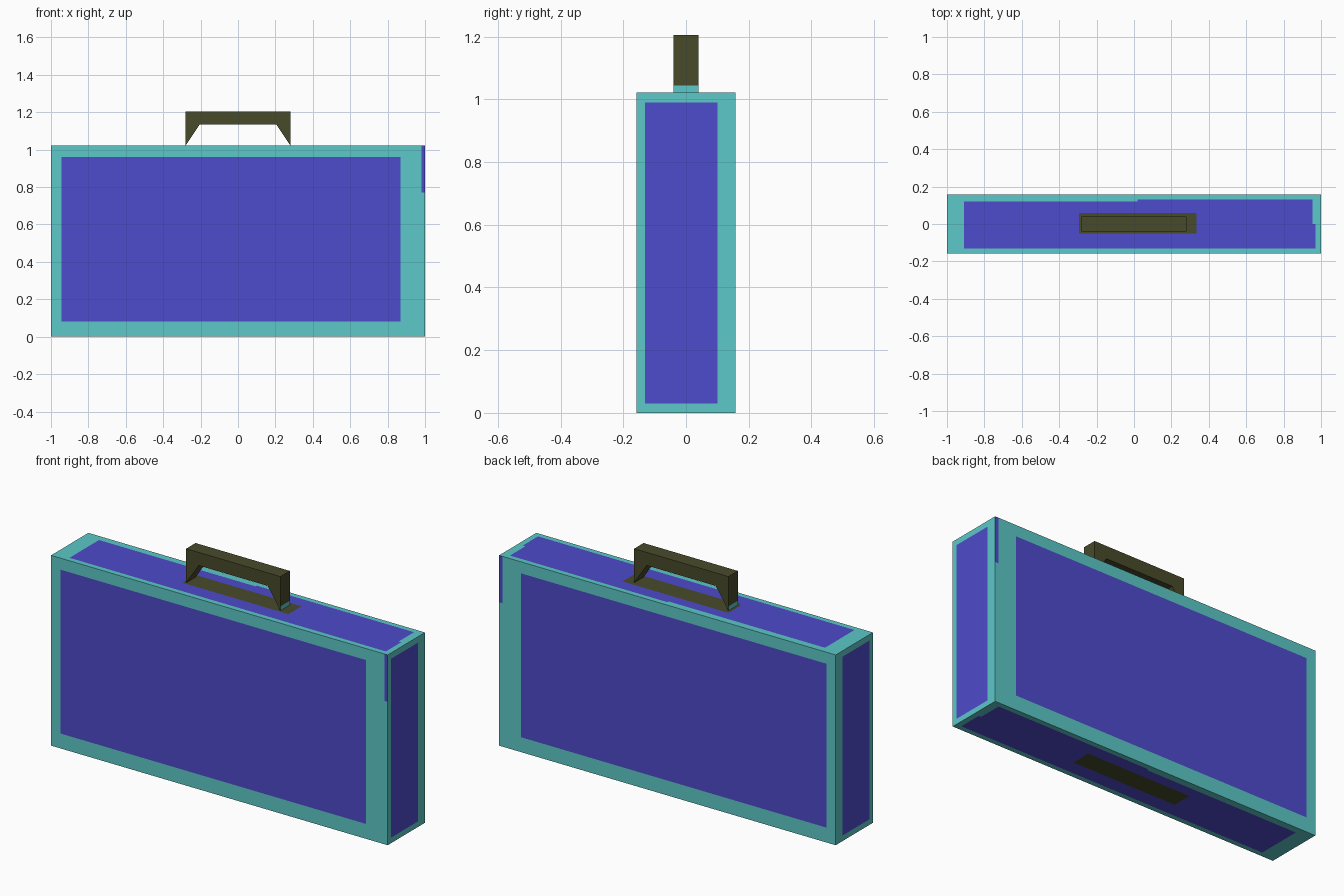
import bpy, bmesh
from mathutils import Vector

if "Cube" in bpy.data.objects:
    bpy.data.objects.remove(bpy.data.objects["Cube"])


def material(name, rgb):
    m = bpy.data.materials.new(name)
    m.diffuse_color = (*rgb, 1)
    m.use_nodes = True
    m.node_tree.nodes["Principled BSDF"].inputs["Base Color"].default_value = m.diffuse_color
    return m


TEAL, BLUE, OLIVE = 0, 1, 2
mats = [material("teal", (0.109, 0.578, 0.578)),
        material("blue", (0.076, 0.069, 0.604)),
        material("olive", (0.065, 0.069, 0.023))]


def cut(bm, axis, values):
    """Slice the whole mesh by planes across one axis."""
    normal = Vector((0, 0, 0))
    normal[axis] = 1
    for v in values:
        bmesh.ops.bisect_plane(bm, geom=bm.verts[:] + bm.edges[:] + bm.faces[:],
                               plane_co=normal * v, plane_no=normal, dist=1e-5)


def finish(bm, name, rule):
    """Colour the faces by a rule and make the object."""
    bmesh.ops.recalc_face_normals(bm, faces=bm.faces)
    bm.normal_update()
    for f in bm.faces:
        f.material_index = rule(f.calc_center_median(), f.normal)
    mesh = bpy.data.meshes.new(name)
    bm.to_mesh(mesh)
    bm.free()
    for m in mats:
        mesh.materials.append(m)
    ob = bpy.data.objects.new(name, mesh)
    bpy.context.collection.objects.link(ob)


# Case: a plain box with flush painted panels
HEIGHT = 1.022
bm = bmesh.new()
bmesh.ops.create_cube(bm, size=1)
for v in bm.verts:
    v.co = Vector((v.co.x * 2, v.co.y * 0.316, (v.co.z + 0.5) * HEIGHT))
cut(bm, 0, (-0.945, -0.91, -0.295, 0.02, 0.335, 0.87, 0.955, 0.97, 0.98))
cut(bm, 1, (-0.13, -0.05, 0, 0.06, 0.1, 0.12, 0.13))
cut(bm, 2, (0.03, 0.08, 0.77, 0.96, 0.99))


def case_colour(c, n):
    if abs(n.y) > 0.5:      # front and back: panel and corner strip
        panel = -0.945 < c.x < 0.87 and 0.08 < c.z < 0.96
        strip = c.x > 0.98 and c.z > 0.77
        return BLUE if panel or strip else TEAL
    if abs(n.x) > 0.5:      # ends
        return BLUE if -0.13 < c.y < 0.1 and 0.03 < c.z < 0.99 else TEAL
    # top and bottom: stepped panel with a patch in the middle
    if -0.295 < c.x < 0.335 and -0.05 < c.y < 0.06:
        return OLIVE
    x_max = 0.955 if c.y > 0 else 0.97
    y_max = 0.13 if c.x > 0.02 else 0.12
    return BLUE if -0.91 < c.x < x_max and -0.13 < c.y < y_max else TEAL


finish(bm, "case", case_colour)

# Handle: extruded arch with tapering legs, teal at the foot of each end
bm = bmesh.new()
half = [(0.205, 1.135), (0.28, HEIGHT), (0.28, 1.205)]
profile = half + [(-x, z) for x, z in reversed(half)]
face = bm.faces.new([bm.verts.new((x, -0.04, z)) for x, z in profile])
ext = bmesh.ops.extrude_face_region(bm, geom=[face])
bmesh.ops.translate(bm, vec=(0, 0.08, 0),
                    verts=[g for g in ext["geom"] if isinstance(g, bmesh.types.BMVert)])
cut(bm, 2, (1.045,))
finish(bm, "handle",
       lambda c, n: TEAL if abs(n.x) > 0.95 and c.z < 1.045 else OLIVE)
